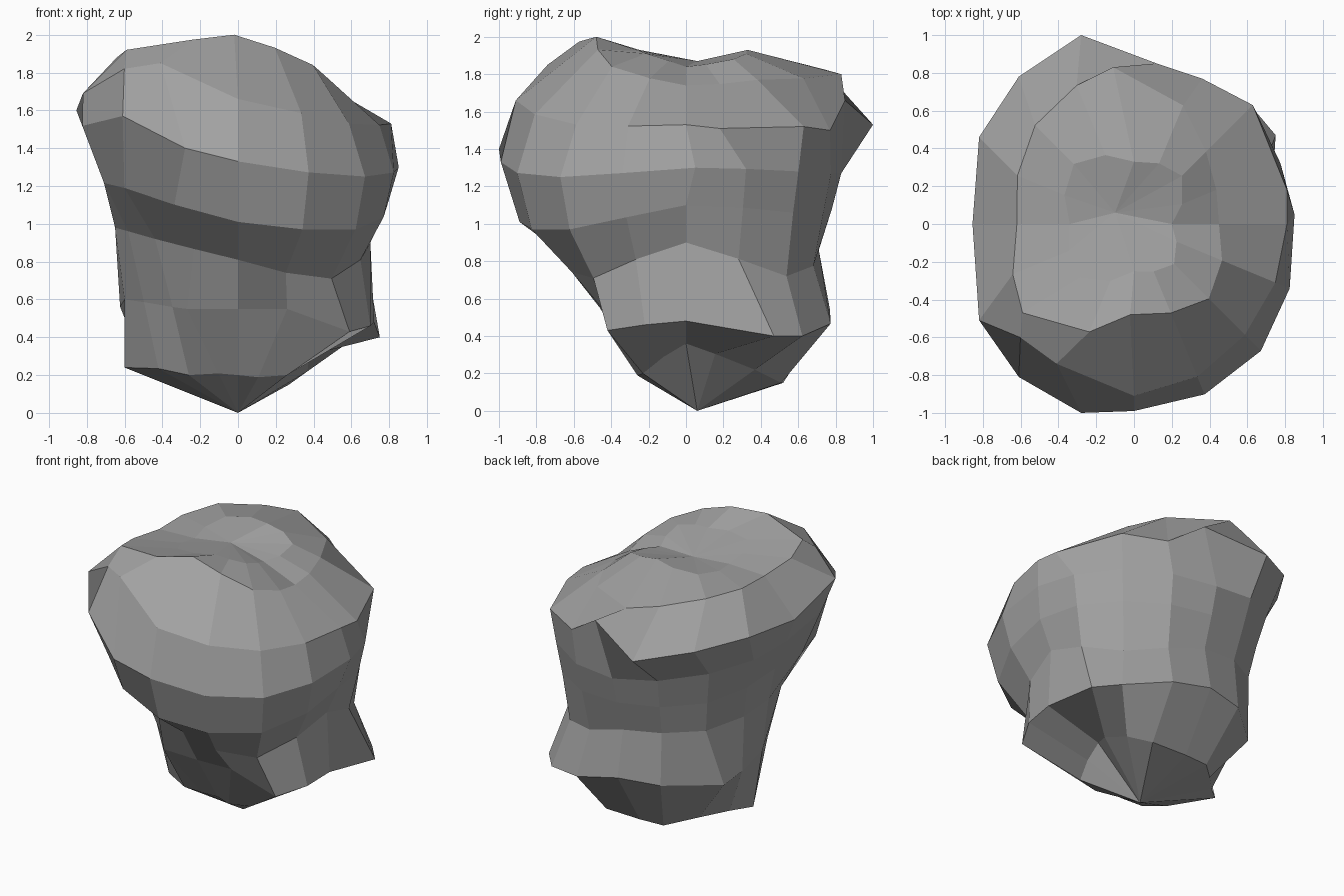
import bpy
import bmesh
from math import sin, cos, pi
from mathutils import Vector

cube = bpy.data.objects.get("Cube")
if cube:
    bpy.data.objects.remove(cube, do_unlink=True)

SEGMENTS = 16

# Cross-sections from bottom to top, in hundredths: reach, then height,
# toward left, back left, back, back right, right, front right, front, front left
SECTIONS = [
    ([30, 52, 52, 49, 54, 35, 23, 34], [36, 22, 15, 19, 24, 22, 20, 20]),
    ([72, 88, 77, 74, 60, 49, 46, 70], [48, 40, 54, 52, 60, 56, 55, 43]),
    ([70, 76, 71, 74, 65, 62, 62, 70], [90, 72, 86, 92, 98, 92, 81, 71]),
    ([79, 81, 78, 79, 70, 85, 89, 88], [110, 106, 108, 114, 121, 119, 101, 97]),
    ([84, 85, 83, 86, 79, 100, 99, 95], [130, 128, 127, 138, 143, 157, 133, 125]),
    ([81, 89, 86, 99, 85, 85, 91, 83], [153, 152, 160, 160, 162, 182, 166, 153]),
    ([45, 54, 80, 74, 62, 75, 48, 56], [174, 177, 179, 186, 185, 192, 200, 184]),
    ([20, 36, 33, 45, 34, 40, 25, 30], [184, 188, 193, 190, 186, 191, 193, 191]),
]
BASE_POINT = Vector((0, 0.06, 0))
CROWN_POINT = Vector((-0.1, 0.06, 1.87))

# Pronounced corners that the nearest free vertex is pulled out to
CORNERS = [
    (-0.28, 1, 1.53), (0.75, 0.47, 0.4), (-0.02, -0.48, 2),
    (-0.59, -0.47, 1.92), (-0.28, -1, 1.4), (-0.855, 0, 1.6),
    (0.85, 0.05, 1.3), (-0.82, -0.51, 1.69), (-0.61, -0.81, 1.57),
    (-0.11, 0.83, 1.8), (-0.82, 0.46, 1.64), (-0.61, 0.78, 1.6),
    (0.81, 0.18, 1.51), (0.27, 0.51, 0.15), (-0.18, 0.51, 0.15),
    (0.26, -0.23, 0.2), (-0.26, -0.23, 0.2), (0.59, -0.42, 0.43),
    (0.7, -0.22, 0.46), (-0.6, 0.1, 0.24), (-0.41, -0.74, 1.85),
    (0.26, -0.45, 0.55), (-0.27, -0.45, 0.55), (-0.6, 0.43, 0.52),
    (0.12, 0.85, 1.66), (0.36, 0.77, 1.5),
]


def smooth_ring(values, position):
    """Periodic cubic interpolation through evenly spaced values."""
    count = len(values)
    i = int(position)
    t = position - i
    a, b, c, d = (values[(i + k) % count] for k in (-1, 0, 1, 2))
    return b + t / 2 * (c - a + t * (2 * a - 5 * b + 4 * c - d
                                     + t * (3 * (b - c) + d - a)))


def make_ring(bm, reach, height):
    ring = []
    for s in range(SEGMENTS):
        angle = 2 * pi * s / SEGMENTS
        position = len(reach) * s / SEGMENTS
        r = smooth_ring(reach, position) / 100
        z = smooth_ring(height, position) / 100
        ring.append(bm.verts.new((r * cos(angle), r * sin(angle), z)))
    return ring


def cap(bm, ring, point):
    tip = bm.verts.new(point)
    for a, b in zip(ring, ring[1:] + ring[:1]):
        bm.faces.new((a, b, tip))


# Boulder surface lofted through the sections
bm = bmesh.new()
rings = [make_ring(bm, reach, height) for reach, height in SECTIONS]
for low, high in zip(rings, rings[1:]):
    for s in range(SEGMENTS):
        n = (s + 1) % SEGMENTS
        bm.faces.new((low[s], low[n], high[n], high[s]))
cap(bm, rings[0], BASE_POINT)
cap(bm, rings[-1], CROWN_POINT)

# Chiselled corners
free = [v for ring in rings for v in ring]
for corner in map(Vector, CORNERS):
    nearest = min(free, key=lambda v: (v.co - corner).length)
    nearest.co = corner
    free.remove(nearest)

bmesh.ops.recalc_face_normals(bm, faces=bm.faces)
mesh = bpy.data.meshes.new("boulder")
bm.to_mesh(mesh)
bm.free()

# Plain stone colour
stone = bpy.data.materials.new("stone grey")
stone.use_nodes = True
colour = (0.36, 0.36, 0.36, 1)
stone.diffuse_color = colour
stone.node_tree.nodes["Principled BSDF"].inputs["Base Color"].default_value = colour
mesh.materials.append(stone)

boulder = bpy.data.objects.new("boulder", mesh)
bpy.context.collection.objects.link(boulder)
